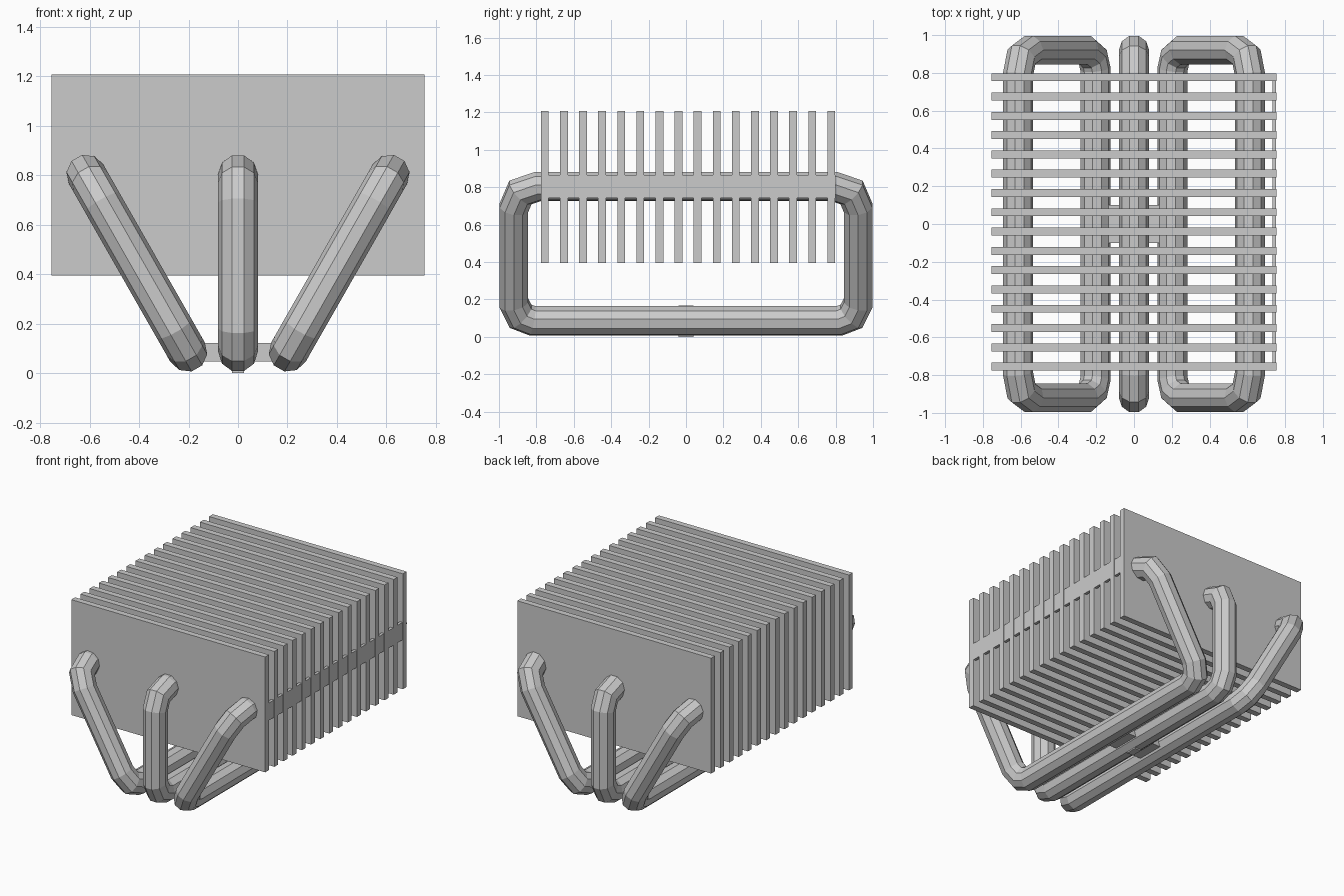
import bpy, bmesh, math
from mathutils import Vector

if "Cube" in bpy.data.objects:
    bpy.data.objects.remove(bpy.data.objects["Cube"])

metal = bpy.data.materials.new("grey metal")
metal.diffuse_color = (0.6, 0.6, 0.6, 1)
metal.use_nodes = True
metal.node_tree.nodes["Principled BSDF"].inputs["Base Color"].default_value = metal.diffuse_color


def finish(bm, name):
    bmesh.ops.recalc_face_normals(bm, faces=bm.faces[:])
    me = bpy.data.meshes.new(name)
    bm.to_mesh(me)
    bm.free()
    me.materials.append(metal)
    ob = bpy.data.objects.new(name, me)
    bpy.context.collection.objects.link(ob)
    return ob


def box(name, lo, hi):
    bm = bmesh.new()
    bmesh.ops.create_cube(bm, size=1)
    for v in bm.verts:
        v.co = [l + (c + 0.5) * (h - l) for c, l, h in zip(v.co, lo, hi)]
    return finish(bm, name)


def pipe_loop(name, x0, lean, radius=0.08, sides=10):
    """Closed rounded-rectangle pipe, leaning sideways by an angle."""
    quarter = [(0.82, 0.085), (0.885, 0.11), (0.92, 0.18),
               (0.92, 0.69), (0.885, 0.772), (0.79, 0.804)]
    path = quarter + [(-y, z) for y, z in reversed(quarter)]
    up = Vector((math.sin(lean), 0, math.cos(lean)))
    side = Vector((math.cos(lean), 0, -math.sin(lean)))
    pts = [Vector((x0 + (z - 0.085) * math.tan(lean), y, z)) for y, z in path]
    bm = bmesh.new()
    rings = []
    for i, p in enumerate(pts):
        a = (p - pts[i - 1]).normalized()
        b = (pts[(i + 1) % len(pts)] - p).normalized()
        t = (a + b).normalized()
        out = side.cross(t) / max(t.dot(a), 0.5)      # mitred corner
        rings.append([bm.verts.new(p + radius * (math.cos(k * math.tau / sides) * side
                                                 + math.sin(k * math.tau / sides) * out))
                      for k in range(sides)])
    for i, r in enumerate(rings):
        s = rings[i - 1]
        for k in range(sides):
            m = (k + 1) % sides
            bm.faces.new((r[k], r[m], s[m], s[k]))
    return finish(bm, name)


# Stack of cooling fins
for i in range(16):
    y = -0.755 + i * 0.10213
    box(f"fin_{i + 1}", (-0.755, y - 0.021, 0.395), (0.755, y + 0.021, 1.207))

# Thin strip joining the fins on the right side
box("side_strip", (0.732, -0.776, 0.742), (0.752, 0.798, 0.865))

# Three heat pipes, the outer two leaning outward
pipe_loop("heat_pipe_centre", 0, 0)
pipe_loop("heat_pipe_left", -0.204, -math.radians(29.7))
pipe_loop("heat_pipe_right", 0.204, math.radians(29.7))

# Block joining the pipes underneath, with its small contact pad
box("base_block", (-0.2, -0.1, 0.046), (0.2, 0.1, 0.121))
box("contact_pad", (-0.025, -0.04, 0.0), (0.025, 0.04, 0.168))
